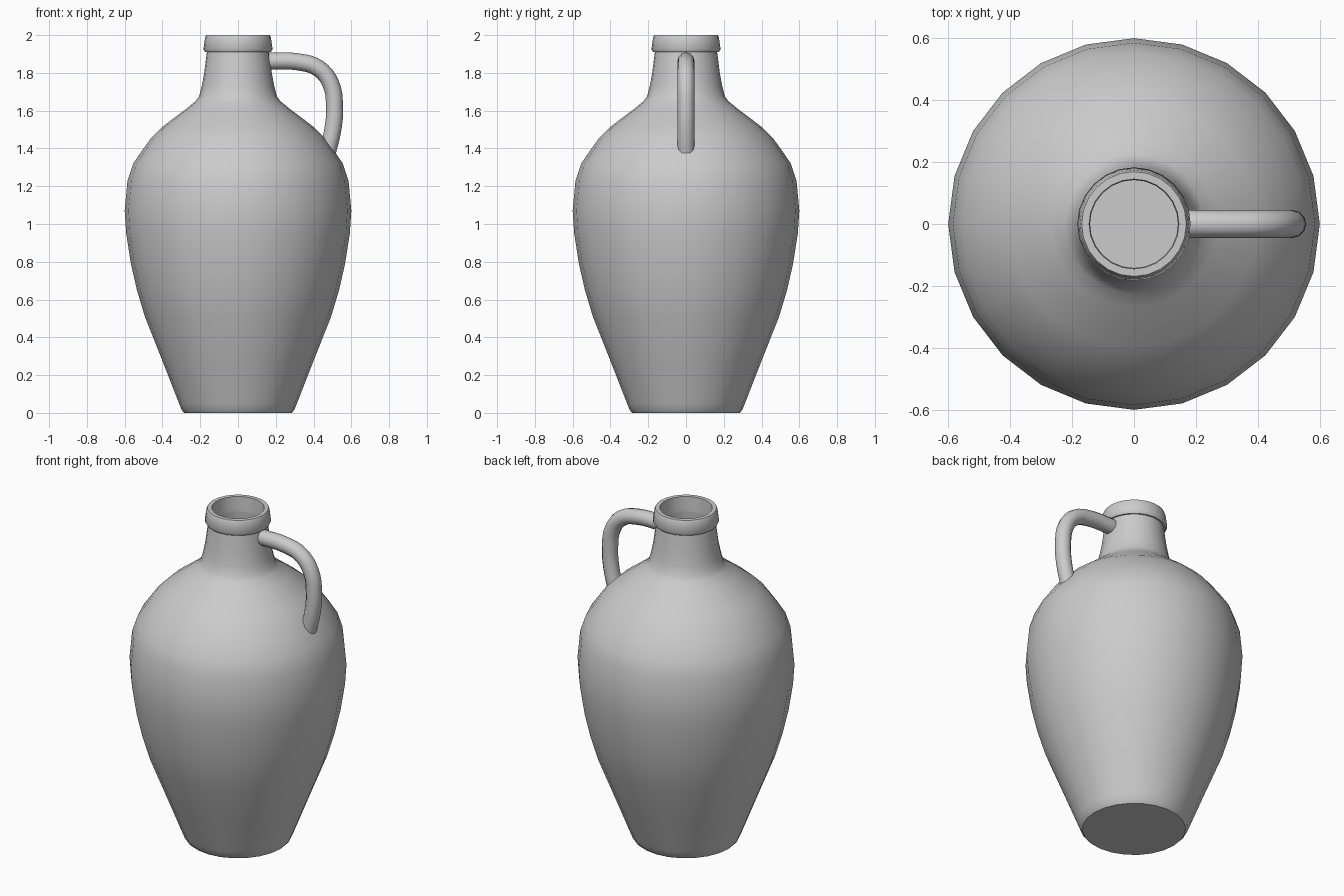
import bpy, bmesh, math

cube = bpy.data.objects.get("Cube")
if cube:
    bpy.data.objects.remove(cube, do_unlink=True)

clay = bpy.data.materials.new("grey_clay")
clay.use_nodes = True
colour = (0.6, 0.6, 0.6, 1)
clay.diffuse_color = colour
clay.node_tree.nodes["Principled BSDF"].inputs["Base Color"].default_value = colour


def finish(obj, angle):
    obj.data.materials.append(clay)
    bpy.ops.object.select_all(action="DESELECT")
    obj.select_set(True)
    bpy.context.view_layer.objects.active = obj
    bpy.ops.object.shade_smooth_by_angle(angle=math.radians(angle))


def lathe(name, profile, sides=24, closed=False):
    """Turn a (radius, height) profile around z; radius 0 ends become caps."""
    bm = bmesh.new()
    verts = [bm.verts.new((r, 0, z)) for r, z in profile]
    pairs = list(zip(verts, verts[1:]))
    if closed:
        pairs.append((verts[-1], verts[0]))
    edges = [bm.edges.new(p) for p in pairs]
    bmesh.ops.spin(bm, geom=verts + edges, cent=(0, 0, 0), axis=(0, 0, 1),
                   angle=math.tau, steps=sides, use_duplicate=False)
    bmesh.ops.remove_doubles(bm, verts=bm.verts[:], dist=0.0005)
    bmesh.ops.recalc_face_normals(bm, faces=bm.faces[:])
    mesh = bpy.data.meshes.new(name)
    bm.to_mesh(mesh)
    bm.free()
    obj = bpy.data.objects.new(name, mesh)
    bpy.context.collection.objects.link(obj)
    finish(obj, 40)
    return obj


# Hollow jar: outside from the foot to the neck, then back down the inside
outer = [(0.285, 0), (0.298, 0.015), (0.312, 0.05), (0.40, 0.275), (0.493, 0.51),
         (0.535, 0.65), (0.567, 0.79), (0.592, 0.95), (0.60, 1.07), (0.585, 1.23),
         (0.555, 1.32), (0.503, 1.396), (0.46, 1.455), (0.397, 1.517), (0.27, 1.613),
         (0.225, 1.65), (0.206, 1.676), (0.192, 1.73), (0.18, 1.793), (0.165, 1.91)]
inner = [(0.142, 1.92), (0.152, 1.79), (0.18, 1.66), (0.46, 1.39), (0.55, 1.07),
         (0.45, 0.51), (0.28, 0.05)]
lathe("jar_body", [(0, 0)] + outer + inner + [(0, 0.05)])

# Flared collar around the mouth
lathe("mouth_rim", [(0.142, 1.91), (0.174, 1.91), (0.183, 1.925), (0.174, 1.99),
                    (0.169, 2.0), (0.145, 2.0)], closed=True)

# Round handle bent from the neck down to the shoulder
path = [(0.16, 1.863), (0.32, 1.858), (0.425, 1.825), (0.49, 1.745),
        (0.511, 1.62), (0.502, 1.5), (0.475, 1.385)]
curve = bpy.data.curves.new("handle", "CURVE")
curve.dimensions = "3D"
curve.bevel_depth = 0.045
curve.bevel_resolution = 4
curve.use_fill_caps = True
curve.resolution_u = 4
spline = curve.splines.new("BEZIER")
spline.bezier_points.add(len(path) - 1)
for point, (x, z) in zip(spline.bezier_points, path):
    point.co = (x, 0, z)
    point.handle_left_type = point.handle_right_type = "AUTO"
handle = bpy.data.objects.new("handle", curve)
bpy.context.collection.objects.link(handle)
bpy.ops.object.select_all(action="DESELECT")
handle.select_set(True)
bpy.context.view_layer.objects.active = handle
bpy.ops.object.convert(target="MESH")
finish(bpy.context.object, 50)
